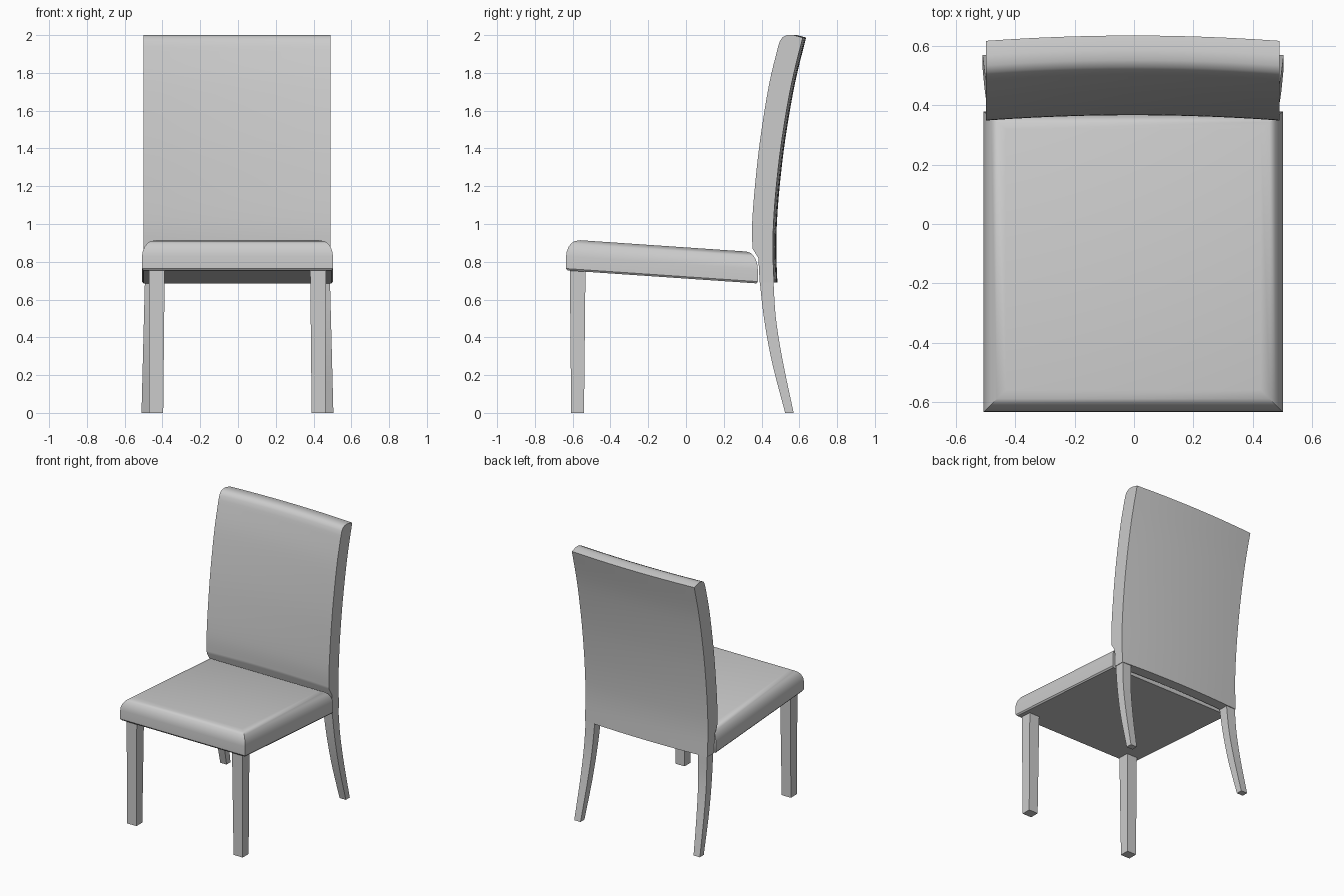
import bpy, bmesh, math

if "Cube" in bpy.data.objects:
    bpy.data.objects.remove(bpy.data.objects["Cube"], do_unlink=True)

grey = bpy.data.materials.new("light_grey")
grey.use_nodes = True
COLOR = (0.6, 0.6, 0.6, 1)
grey.diffuse_color = COLOR
grey.node_tree.nodes["Principled BSDF"].inputs["Base Color"].default_value = COLOR


def loft(name, rings, angle=35):
    """Skin a list of closed rings and cap both ends."""
    bm = bmesh.new()
    loops = [[bm.verts.new(p) for p in ring] for ring in rings]
    for a, b in zip(loops, loops[1:]):
        for i in range(len(a)):
            j = (i + 1) % len(a)
            bm.faces.new((a[i], a[j], b[j], b[i]))
    bm.faces.new(loops[0])
    bm.faces.new(loops[-1])
    bmesh.ops.recalc_face_normals(bm, faces=bm.faces)
    mesh = bpy.data.meshes.new(name)
    bm.to_mesh(mesh)
    bm.free()
    mesh.materials.append(grey)
    obj = bpy.data.objects.new(name, mesh)
    bpy.context.collection.objects.link(obj)
    bpy.ops.object.select_all(action="DESELECT")
    obj.select_set(True)
    bpy.context.view_layer.objects.active = obj
    bpy.ops.object.shade_smooth_by_angle(angle=math.radians(angle))
    return obj


def rect(x0, x1, y0, y1, z, slope=0.0):
    return [(x, y, z + slope * y) for x, y in ((x0, y0), (x1, y0), (x1, y1), (x0, y1))]


def smooth_path(points, steps=5):
    """Catmull-Rom interpolation through (y, z) points."""
    pts = [points[0]] + points + [points[-1]]
    out = []
    for a, b, c, d in zip(pts, pts[1:], pts[2:], pts[3:]):
        for s in range(steps):
            t = s / steps
            out.append(tuple(
                0.5 * (2*q + (r - p)*t + (2*p - 5*q + 4*r - s4)*t*t + (3*q - p - 3*r + s4)*t**3)
                for p, q, r, s4 in zip(a, b, c, d)))
    return out + [points[-1]]


# Seat cushion: sloping slab with rounded, mitred top edges
seat_rings = []
for inset, h in [(0.008, 0), (0, 0.01), (0, 0.075), (0.003, 0.098), (0.012, 0.123),
                 (0.026, 0.144), (0.045, 0.158), (0.075, 0.165)]:
    seat_rings.append(rect(-0.508 + inset, 0.503 - inset, -0.635 + inset,
                           0.38 - inset * 0.8, 0.711 + h, -0.068))
loft("seat", seat_rings)

# Backrest: curved side profile, bowed rearwards in the middle
front = smooth_path([(0.352, 0.87), (0.35, 1.0), (0.365, 1.2), (0.393, 1.45),
                     (0.44, 1.74), (0.488, 1.94)])
crown = [(0.498, 1.97), (0.512, 1.99), (0.535, 2.0), (0.57, 2.0), (0.618, 1.987)]
rear = smooth_path([(0.618, 1.987), (0.558, 1.74), (0.508, 1.45), (0.478, 1.2),
                    (0.463, 1.0), (0.46, 0.85), (0.466, 0.69)])
notch = [(0.39, 0.69), (0.383, 0.82)]
profile = front + crown + rear[1:] + notch
back_rings = []
for i in range(13):
    u = i / 6 - 1
    bow = 0.018 * (1 - u * u)
    back_rings.append([(-0.004 + 0.495 * u, y + bow, z) for y, z in profile])
loft("backrest", back_rings)

# Legs: straight tapered front pair, swept rear pair
leg_front = smooth_path([(0.525, 0), (0.455, 0.27), (0.413, 0.5), (0.39, 0.7)])
leg_back = smooth_path([(0.57, 0), (0.513, 0.27), (0.476, 0.5), (0.463, 0.7)])
for side, label in ((1, "left"), (-1, "right")):
    cx = -0.003
    loft("front_leg_" + label, [
        rect(cx + side * 0.393, cx + side * 0.467, -0.608, -0.54, 0),
        rect(cx + side * 0.385, cx + side * 0.468, -0.615, -0.532, 0.77)])
    rings = []
    for (y0, z), (y1, _) in zip(leg_front, leg_back):
        t = z / 0.7
        rings.append(rect(cx + side * (0.457 - 0.04 * t), cx + side * (0.508 - 0.018 * t),
                          y0, y1, z))
    loft("rear_leg_" + label, rings)
